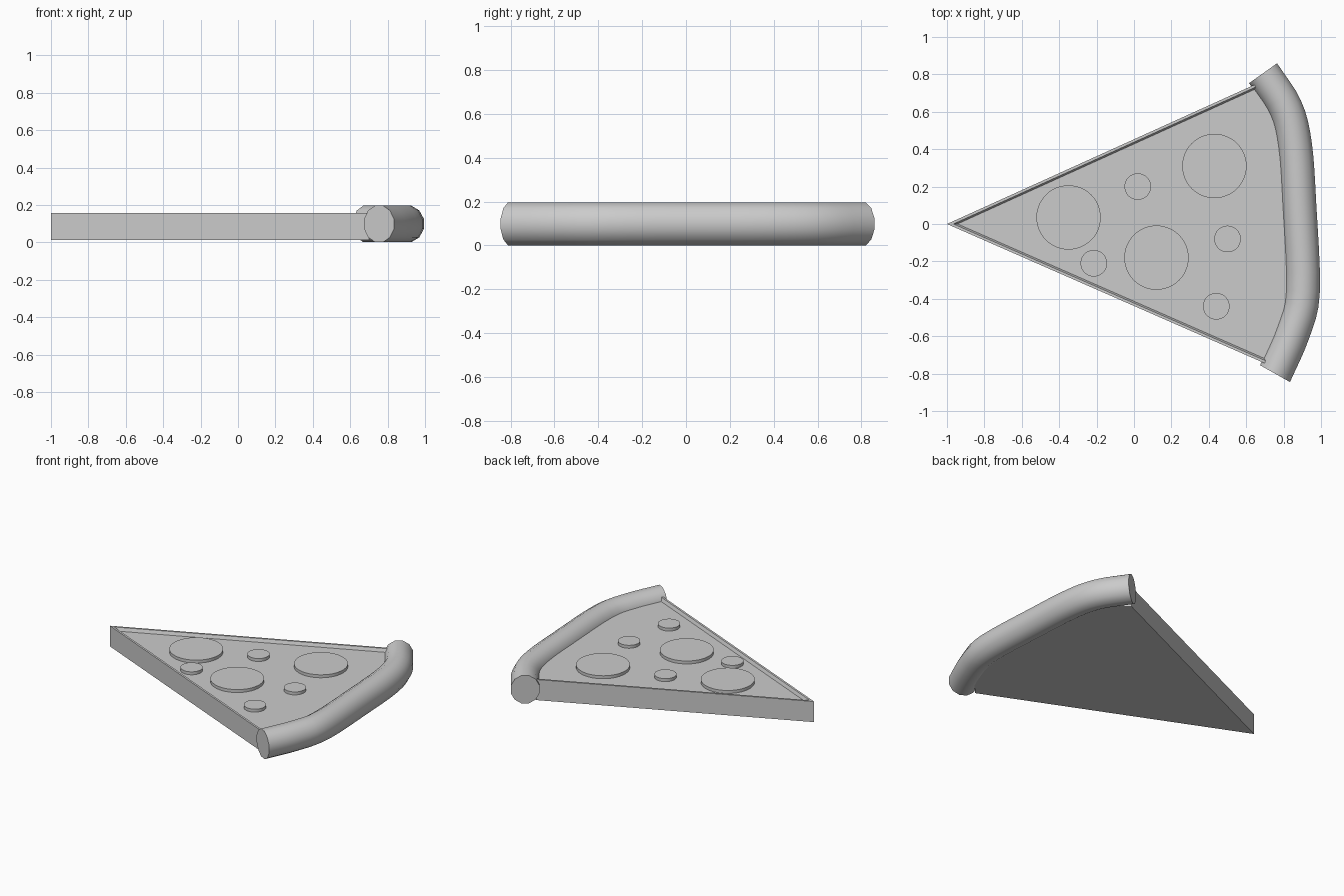
import bpy, bmesh, math
from mathutils import Vector

if "Cube" in bpy.data.objects:
    bpy.data.objects.remove(bpy.data.objects["Cube"])


def make_object(name, bm, smooth=False):
    bmesh.ops.recalc_face_normals(bm, faces=bm.faces)
    mesh = bpy.data.meshes.new(name)
    bm.to_mesh(mesh)
    bm.free()
    ob = bpy.data.objects.new(name, mesh)
    bpy.context.collection.objects.link(ob)
    if smooth:
        bpy.ops.object.select_all(action='DESELECT')
        ob.select_set(True)
        bpy.context.view_layer.objects.active = ob
        bpy.ops.object.shade_smooth_by_angle(angle=math.radians(40))
    return ob


def smooth_path(points, steps):
    """Catmull-Rom through the control points."""
    p = [Vector(q) for q in points]
    p = [2 * p[0] - p[1]] + p + [2 * p[-1] - p[-2]]
    out = []
    for i in range(1, len(p) - 2):
        a, b, c, d = p[i - 1:i + 3]
        for s in range(steps):
            t = s / steps
            out.append(0.5 * (2 * b + (c - a) * t + (2 * a - 5 * b + 4 * c - d) * t ** 2
                              + (3 * b - a - 3 * c + d) * t ** 3))
    return out + [p[-2]]


# Crust: twelve-sided tube swept along a gently uneven arc
path = smooth_path([(0.69, 0.806), (0.81, 0.62), (0.86, 0.42), (0.883, 0.1),
                    (0.902, -0.36), (0.85, -0.58), (0.754, -0.80)], 4)
SIDES = 12
bm = bmesh.new()
rings = []
for i, p in enumerate(path):
    t = (path[min(i + 1, len(path) - 1)] - path[max(i - 1, 0)]).normalized()
    if i == 0:
        t = Vector((0.58, -0.815))
    elif i == len(path) - 1:
        t = Vector((-0.49, -0.87))
    n = Vector((-t.y, t.x))
    ring = []
    for k in range(SIDES):
        a = 2 * math.pi * (k + 0.5) / SIDES
        q = p + n * 0.095 * math.cos(a)
        ring.append(bm.verts.new((q.x, q.y, 0.0985 + 0.1013 * math.sin(a))))
    rings.append(ring)
for r0, r1 in zip(rings, rings[1:]):
    for k in range(SIDES):
        j = (k + 1) % SIDES
        bm.faces.new((r0[k], r0[j], r1[j], r1[k]))
bm.faces.new(rings[0])
bm.faces.new(rings[-1])
make_object("crust", bm, True)

# Slice: wedge with a sunken top bordered by a thin raised rim on both cut sides
BOTTOM, FLOOR, TOP = 0.012, 0.134, 0.157
tip = Vector((-1, 0))
ends = [Vector((0.645, 0.745)), Vector((0.70, -0.745))]


def inset_corners(w):
    """Rim corner points moved inwards by w: upper end, tip, lower end."""
    u, l = [(e - tip).normalized() for e in ends]
    half = u.angle(l) / 2
    nu, nl = Vector((u.y, -u.x)), Vector((-l.y, l.x))
    return [ends[0] + nu * w, tip + (u + l).normalized() * w / math.sin(half), ends[1] + nl * w]


bm = bmesh.new()


def row(points, z):
    return [bm.verts.new((p.x, p.y, z)) for p in points]


outer = inset_corners(0)
back = path[-5:3:-2]
base, rim_out = row(outer, BOTTOM), row(outer, TOP)
rim_in, floor = row(inset_corners(0.014), TOP), row(inset_corners(0.023), FLOOR)
back_low, back_high = row(back, BOTTOM), row(back, FLOOR)
for a, b in ((base, rim_out), (rim_out, rim_in), (rim_in, floor), (back_low, back_high)):
    for i in range(len(a) - 1):
        bm.faces.new((a[i], a[i + 1], b[i + 1], b[i]))
bm.faces.new(base + back_low)
bm.faces.new(floor + back_high)
for i, j in ((2, 0), (0, -1)):
    bm.faces.new((base[i], rim_out[i], rim_in[i], floor[i], back_high[j], back_low[j]))
make_object("slice", bm)


# Toppings: thin discs resting on the sunken top
def disc(name, x, y, r):
    d = bmesh.new()
    bmesh.ops.create_cone(d, cap_ends=True, segments=48, radius1=r, radius2=r, depth=0.024)
    bmesh.ops.translate(d, verts=d.verts, vec=(x, y, 0.143))
    make_object(name, d, True)


for i, (x, y) in enumerate([(-0.35, 0.035), (0.43, 0.31), (0.12, -0.18)]):
    disc(f"large_topping_{i + 1}", x, y, 0.172)
for i, (x, y) in enumerate([(0.02, 0.20), (-0.215, -0.21), (0.50, -0.08), (0.44, -0.44)]):
    disc(f"small_topping_{i + 1}", x, y, 0.071)
